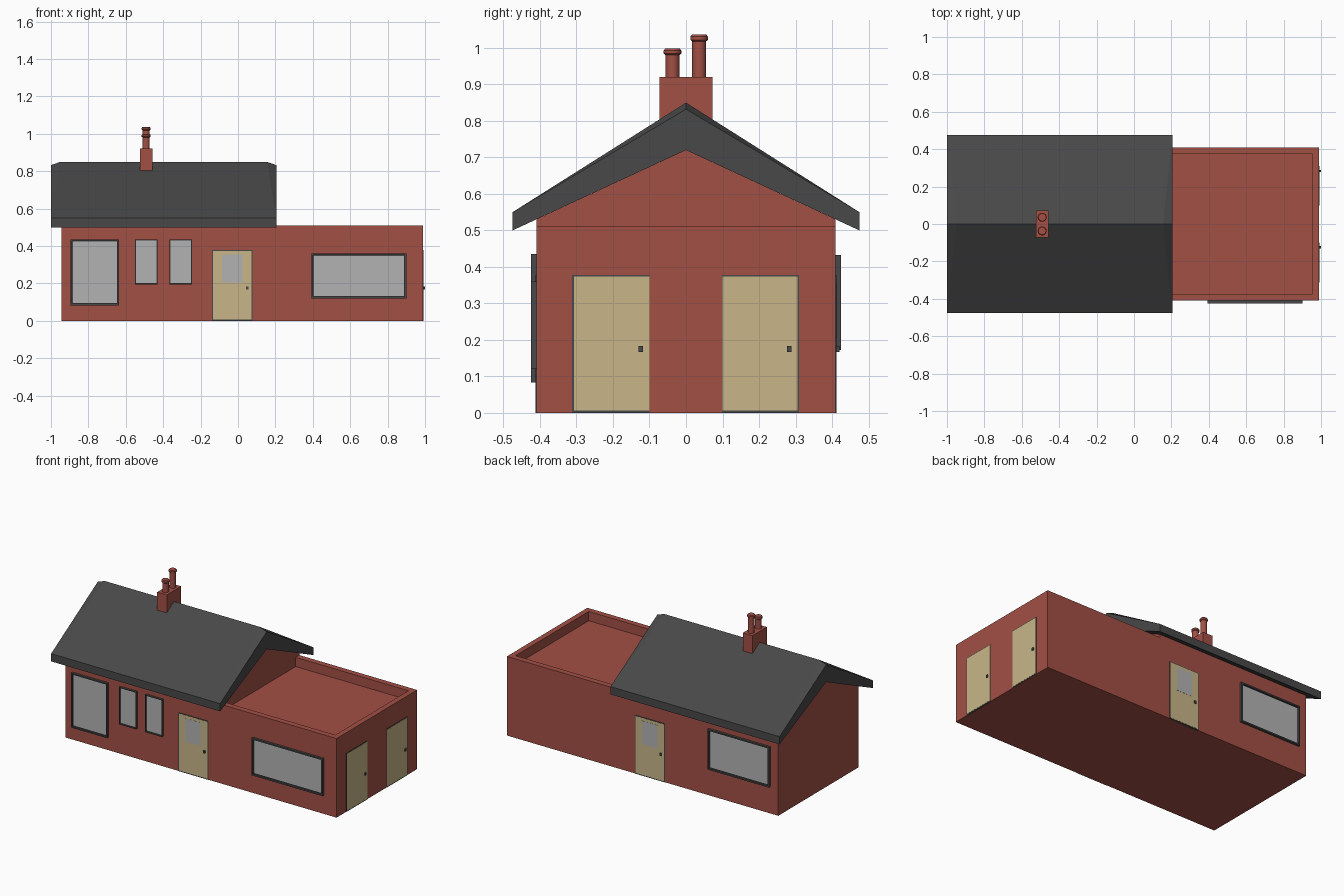
import bpy, bmesh, math
from mathutils import Matrix

if "Cube" in bpy.data.objects:
    bpy.data.objects.remove(bpy.data.objects["Cube"])


def material(name, r, g, b):
    m = bpy.data.materials.new(name)
    m.diffuse_color = (r, g, b, 1)
    m.use_nodes = True
    m.node_tree.nodes["Principled BSDF"].inputs["Base Color"].default_value = m.diffuse_color
    return m


BRICK = material("brick_red", 0.36, 0.08, 0.06)
SLATE = material("slate", 0.065, 0.065, 0.065)
TAN = material("door_tan", 0.58, 0.47, 0.25)
GLASS = material("glass_grey", 0.45, 0.45, 0.45)

# Each wall: rotation about z, and distance of the wall from the origin
WALLS = {"front": (0, 0.41), "right": (math.pi / 2, 0.99), "back": (math.pi, 0.41)}


def finish(name, bm, mat):
    bmesh.ops.recalc_face_normals(bm, faces=bm.faces)
    me = bpy.data.meshes.new(name)
    bm.to_mesh(me)
    bm.free()
    if mat:
        me.materials.append(mat)
    ob = bpy.data.objects.new(name, me)
    bpy.context.collection.objects.link(ob)
    return ob


def box_bm(lo, hi):
    bm = bmesh.new()
    size = [b - a for a, b in zip(lo, hi)]
    mid = [(a + b) / 2 for a, b in zip(lo, hi)]
    bmesh.ops.create_cube(bm, size=1, matrix=Matrix.Translation(mid) @ Matrix.Diagonal((*size, 1)))
    return bm


def box(name, lo, hi, mat):
    return finish(name, box_bm(lo, hi), mat)


def on_wall(name, wall, u0, u1, z0, z1, out, mat, rim=0, recess=0):
    """Slab on a wall, u measured rightwards as seen from outside; optional recessed middle."""
    rot, dist = WALLS[wall]
    bm = box_bm((u0, -dist - out, z0), (u1, -dist + 0.01, z1))
    if rim:
        bm.normal_update()
        face = min(bm.faces, key=lambda f: f.calc_center_median().y)
        bmesh.ops.inset_region(bm, faces=[face], thickness=rim)
        inner = bmesh.ops.extrude_discrete_faces(bm, faces=[face])["faces"][0]
        for v in inner.verts:
            v.co.y += recess
    bmesh.ops.rotate(bm, verts=bm.verts, cent=(0, 0, 0), matrix=Matrix.Rotation(rot, 3, 'Z'))
    return finish(name, bm, mat)


def window(name, wall, u0, u1, z0, z1, rim):
    on_wall(name + "_frame", wall, u0, u1, z0, z1, 0.015, SLATE, rim, 0.012)
    on_wall(name + "_glass", wall, u0 + rim, u1 - rim, z0 + rim, z1 - rim, 0.005, GLASS)


def door(name, wall, u0, u1, knob, left=0.005, right=0.005, glazed=False):
    on_wall(name + "_frame", wall, u0, u1, 0, 0.378, 0.002, SLATE)
    on_wall(name + "_panel", wall, u0 + left, u1 - right, 0.006, 0.373, 0.003, TAN)
    on_wall(name + "_knob", wall, knob - 0.006, knob + 0.006, 0.167, 0.183, 0.01, SLATE)
    if glazed:
        c = (u0 + u1) / 2
        on_wall(name + "_pane", wall, c - 0.055, c + 0.055, 0.205, 0.355, 0.004, GLASS)


# Brick walls, with the flat roof sunk behind a parapet
walls = box("walls", (-0.945, -0.41, 0), (0.99, 0.41, 0.51), BRICK)
cutter = box("parapet_cutter", (0.15, -0.373, 0.45), (0.955, 0.373, 0.6), None)
cutter.hide_render = True
cutter.hide_viewport = True
cut = walls.modifiers.new("parapet", 'BOOLEAN')
cut.operation = 'DIFFERENCE'
cut.solver = 'EXACT'
cut.object = cutter

# Gable wall block under the pitched roof
bm = bmesh.new()
profile = [(-0.41, 0.51), (0.41, 0.51), (0.41, 0.53), (0, 0.72), (-0.41, 0.53)]
gable = bm.faces.new([bm.verts.new((-0.945, y, z)) for y, z in profile])
moved = bmesh.ops.extrude_face_region(bm, geom=[gable])["geom"]
bmesh.ops.translate(bm, vec=(1.095, 0, 0), verts=[g for g in moved if isinstance(g, bmesh.types.BMVert)])
finish("gable_walls", bm, BRICK)

# Pitched roof: ridge dips slightly at both ends
bm = bmesh.new()
profile = [(-0.475, 0.5), (-0.475, 0.55), (0, 0.832), (0.475, 0.55), (0.475, 0.5), (0, 0.72)]
ends = [[bm.verts.new((x, y, z)) for y, z in profile] for x in (-1, 0.205)]
ridge = [bm.verts.new((x, 0, 0.85)) for x in (-0.95, 0.155)]
a, b = ends
for i in (0, 3, 4, 5):
    j = (i + 1) % 6
    bm.faces.new((a[i], a[j], b[j], b[i]))
for e in (1, 3):
    if e == 1:
        bm.faces.new((a[1], ridge[0], ridge[1], b[1]))
    else:
        continue
bm.faces.new((a[3], ridge[0], ridge[1], b[3]))
bm.faces.remove(next(f for f in bm.faces if set(f.verts) == {a[3], a[4], b[3], b[4]}))
bm.faces.new((a[3], a[4], b[4], b[3]))
for end, top in zip(ends, ridge):
    for i in (1, 3):
        bm.faces.new((end[i], end[2], top))
    bm.faces.new((end[0], end[1], end[2], end[5]))
    bm.faces.new((end[5], end[2], end[3], end[4]))
finish("pitched_roof", bm, SLATE)

# Chimney stack and two pots with rounded caps
box("chimney_stack", (-0.525, -0.073, 0.74), (-0.457, 0.073, 0.92), BRICK)


def chimney_pot(name, y, top):
    outline = [(0.019, 0.915), (0.019, top - 0.018), (0.024, top - 0.014),
               (0.024, top - 0.005), (0.020, top)]
    bm = bmesh.new()
    n = 24
    rings = [[bm.verts.new((-0.491 + r * math.cos(2 * math.pi * k / n),
                            y + r * math.sin(2 * math.pi * k / n), z)) for k in range(n)]
             for r, z in outline]
    for lo, hi in zip(rings, rings[1:]):
        for k in range(n):
            bm.faces.new((lo[k], lo[k - 1], hi[k - 1], hi[k]))
    bm.faces.new(rings[0])
    bm.faces.new(rings[-1])
    ob = finish(name, bm, BRICK)
    bpy.context.view_layer.objects.active = ob
    ob.select_set(True)
    bpy.ops.object.shade_smooth_by_angle(angle=math.radians(30))
    ob.select_set(False)


chimney_pot("short_chimney_pot", -0.037, 0.998)
chimney_pot("tall_chimney_pot", 0.036, 1.036)

# Windows
window("front_large_window", "front", -0.895, -0.635, 0.083, 0.435, 0.012)
window("front_small_window_left", "front", -0.552, -0.43, 0.195, 0.435, 0.006)
window("front_small_window_right", "front", -0.367, -0.245, 0.195, 0.435, 0.006)
window("front_wide_window", "front", 0.393, 0.9, 0.12, 0.36, 0.013)
window("back_window", "back", 0.45, 0.888, 0.172, 0.432, 0.013)

# Doors
door("front_door", "front", -0.138, 0.077, 0.05, glazed=True)
door("back_door", "back", -0.077, 0.138, 0.11, glazed=True)
door("side_door_left", "right", -0.312, -0.1, -0.124, right=0)
door("side_door_right", "right", 0.098, 0.31, 0.283, left=0.002)
